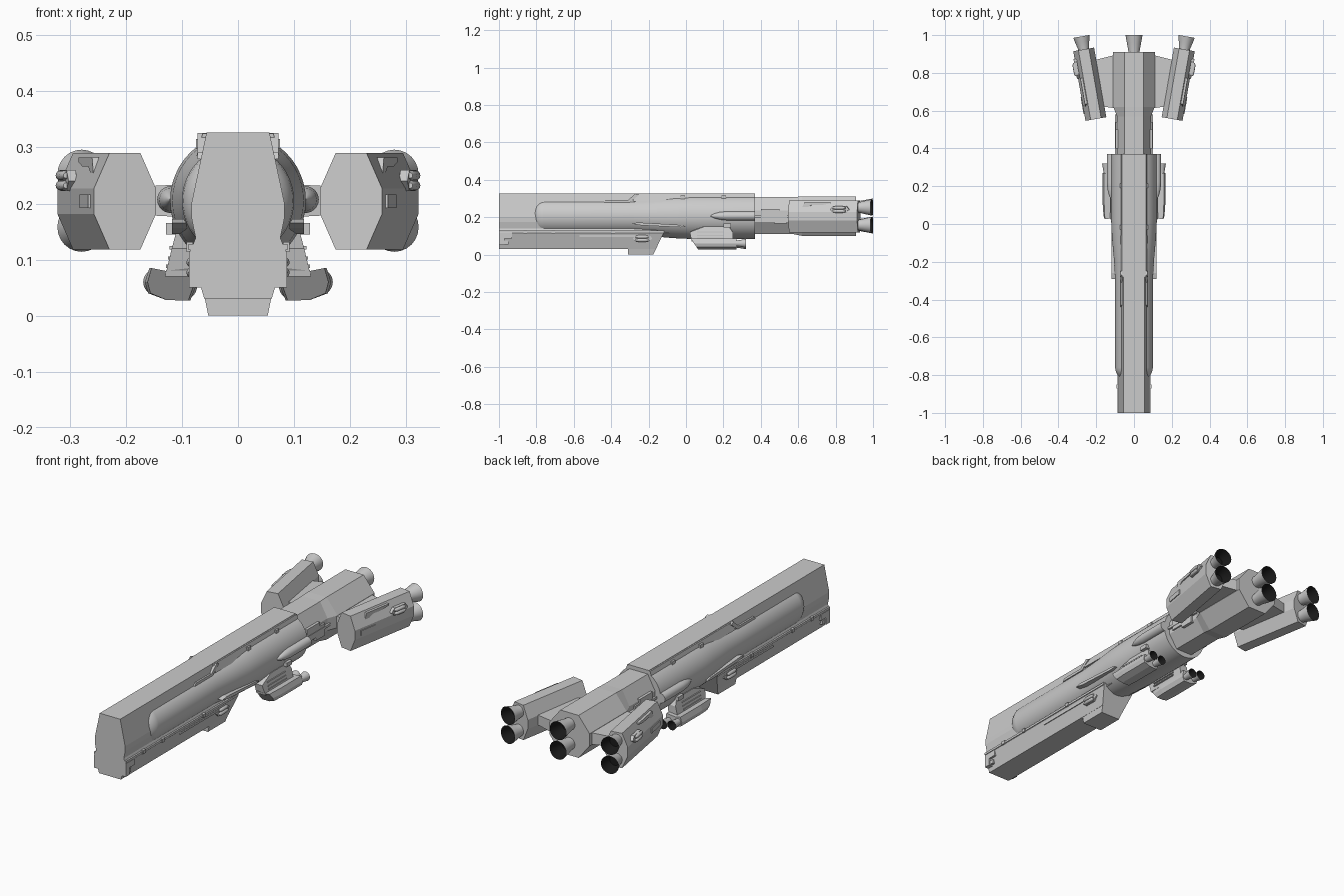
import bpy, bmesh, math
from mathutils import Matrix

if "Cube" in bpy.data.objects:
    bpy.data.objects.remove(bpy.data.objects["Cube"])

black = bpy.data.materials.new("nozzle_black")
black.diffuse_color = (0.01, 0.01, 0.01, 1)
black.use_nodes = True
black.node_tree.nodes["Principled BSDF"].inputs["Base Color"].default_value = black.diffuse_color
I = Matrix.Identity(4)


def loft(name, rings, mirror=False, M=I, caps=True, mat=None, smooth=False):
    """Skin a list of equal-length 3D rings."""
    bm = bmesh.new()
    vs = [[bm.verts.new(M @ Matrix.Translation(p).translation) for p in r] for r in rings]
    n = len(rings[0])
    for a, b in zip(vs, vs[1:]):
        for i in range(n):
            j = (i + 1) % n
            bm.faces.new((a[i], a[j], b[j], b[i]))
    if caps:
        bm.faces.new(vs[0])
        bm.faces.new(vs[-1])
    bmesh.ops.recalc_face_normals(bm, faces=bm.faces)
    me = bpy.data.meshes.new(name)
    bm.to_mesh(me)
    bm.free()
    ob = bpy.data.objects.new(name, me)
    bpy.context.collection.objects.link(ob)
    if smooth:
        for p in me.polygons:
            p.use_smooth = True
        me.set_sharp_from_angle(angle=math.radians(32))
    if mat:
        me.materials.append(mat)
    if mirror:
        ob.modifiers.new("Mirror", 'MIRROR')
    return ob


def prism(name, sec, y0, y1, **k):
    """Extrude an (x, z) section along y."""
    return loft(name, [[(x, y, z) for x, z in sec] for y in (y0, y1)], **k)


def plate(name, outline, x0, x1, **k):
    """Extrude a (y, z) outline along x."""
    return loft(name, [[(x, y, z) for y, z in outline] for x in (x0, x1)], **k)


def box(name, x0, x1, y0, y1, z0, z1, **k):
    return plate(name, [(y0, z0), (y1, z0), (y1, z1), (y0, z1)], x0, x1, **k)


def lathe(name, prof, cx, cz, n=32, **k):
    """Revolve (radius, y) points about a y axis through (cx, cz)."""
    t = [2 * math.pi * i / n for i in range(n)]
    return loft(name, [[(cx + r * math.cos(a), y, cz + r * math.sin(a)) for a in t] for r, y in prof],
                smooth=True, **k)


def sym(half):
    """Complete a right-half section by mirroring it in x."""
    return half + [(-x, z) for x, z in reversed(half)]


def nozzle(name, x, z, y0, y1, r, **k):
    L = y1 - y0
    lathe(name, [(r * .62, y0 - .02), (r * .68, y0 + L * .2), (r * .84, y0 + L * .6), (r, y1)],
          x, z, n=24, caps=False, **k)
    lathe(name + "_inside", [(r * .55, y0 + L * .3), (r * .8, y0 + L * .6), (r * .99, y1)],
          x, z, n=24, caps=False, mat=black, **k)
    lathe(name + "_throat", [(r * .6, y0 + L * .25), (r * .56, y0 + L * .31)], x, z, n=24, mat=black, **k)


def thrusters(name, x, y, z, **k):
    """Small attitude thruster cluster: base plate and two stubby jets."""
    plate(name + "_base", [(y - .05, z), (y - .03, z + .02), (y + .04, z + .02), (y + .055, z),
                           (y + .03, z - .018), (y - .03, z - .018)], x - .012, x + .004, mirror=True, **k)
    for i, dz in enumerate((-.008, .01)):
        lathe(f"{name}_jet_{i}", [(.005, y - .035), (.009, y - .02), (.009, y + .02), (.005, y + .035)],
              x + .006, z + dz, n=12, mirror=True, **k)


# Upper hull spine
prism("upper_hull", sym([(.07, .112), (.083, .175), (.083, .2), (.056, .327)]), -1, .37)

# Round barrel, swelling toward the rear
nose = [(.1 * math.sin(a), -.76 - .08 * math.cos(a)) for a in [math.radians(d) for d in (3, 25, 45, 62, 78, 90)]]
lathe("barrel", nose + [(.1, -.3), (.107, -.18), (.117, -.07), (.121, .02), (.121, .37)], 0, .205, n=48)

# Lower hull with raked stern, and keel block
low = sym([(.06, .03), (.085, .115), (.075, .14)])
loft("lower_hull", [[(x, -1, z) for x, z in low], [(x, -.175 + .48 * z, z) for x, z in low]])
keel = sym([(.053, 0), (.06, .035)])
loft("keel", [[(x, -.31, z) for x, z in keel], [(x, -.175 + .48 * z, z) for x, z in keel]])

# Hull trim: rails, strakes, bow boxes
box("side_rail", .075, .088, -1, -.12, .117, .128, mirror=True)
box("lower_strake", .07, .083, -.57, -.2, .094, .104, mirror=True)
plate("barrel_strake", [(-.29, .165), (-.26, .172), (-.02, .158), (0, .15), (-.03, .146), (-.24, .156)],
      .08, .118, mirror=True)
up = [(.066, .285), (.074, .285), (.063, .325), (.054, .325)]
prism("upper_strake", up, -.28, .37, mirror=True)
plate("strake_step", [(-.44, .279), (-.3, .279), (-.25, .32), (-.27, .326), (-.31, .292), (-.43, .292)],
      .05, .072, mirror=True)
for i, (y, z) in enumerate([(-.03, .315), (.19, .315)]):
    box(f"top_fitting_{i}", .055, .075, y, y + .025, z - .02, z, mirror=True)
for i, y in enumerate((-.87, -.72, -.4)):
    box(f"rail_fitting_{i}", .08, .092, y, y + .02, .114, .131, mirror=True)
plate("bow_cheek", [(-1, .05), (-.97, .05), (-.97, .085), (-.93, .085), (-.93, .115), (-1, .115)],
      .06, .087, mirror=True)
box("bow_sensor", .06, .08, -.985, -.95, .055, .075, mirror=True)
thrusters("hull_thruster", .077, -.235, .085)

# Flank tubes at the rear of the barrel
lathe("flank_tube", [(.002, .13), (.012, .15), (.02, .18), (.024, .22), (.024, .37)], .12, .207,
      n=24, mirror=True)
box("flank_bracket", .09, .128, .2, .24, .145, .165, mirror=True)

# Rear core: neck, engine block, two nozzles
neck = sym([(.045, .11), (.09, .175), (.09, .235), (.05, .308)])
block = sym([(.05, .1), (.11, .175), (.11, .235), (.05, .31)])
loft("engine_core", [[(x, y, z) for x, z in s] for s, y in
                     [(neck, .36), (neck, .57), (block, .62), (block, .91)]])
for z in (.158, .255):
    nozzle("core_nozzle", 0, z, .9, 1, .045)
plate("neck_machinery", [(.4, .18), (.47, .18), (.47, .165), (.54, .165), (.54, .225), (.5, .225),
                         (.5, .245), (.4, .245)], .07, .098, mirror=True)
box("neck_pipe", .085, .1, .37, .58, .198, .21, mirror=True)

# Outrigger wings carrying the nacelles
loft("outrigger", [[(.08, .61, .175), (.08, .9, .175), (.08, .9, .235), (.08, .61, .235)],
                   [(.22, .63, .182), (.22, .865, .182), (.22, .865, .228), (.22, .63, .228)]], mirror=True)

# Side nacelles, toed outward by ten degrees
N = Matrix.Translation((.234, .74, .204)) @ Matrix.Rotation(math.radians(-10), 4, 'Z')
octo = sym([(.028, -.086), (.056, -.023), (.056, .023), (.028, .086)])
prism("nacelle", octo, -.187, .187, mirror=True, M=N)
for z in (-.046, .048):
    nozzle("nacelle_nozzle", 0, z, .18, .257, .044, mirror=True, M=N)
plate("nacelle_flank_panel", [(-.12, .03), (-.06, .062), (.0, .062), (.04, .07), (.04, .078), (-.1, .078)],
      .02, .044, mirror=True, M=N)
box("nacelle_slot_trim", .03, .06, -.15, -.06, -.012, .012, mirror=True, M=N)
thrusters("nacelle_thruster", .058, .09, .036, M=N)

# Ventral pods on splayed pylons
loft("pod_pylon", [[(.06, .1, .16), (.11, .1, .15), (.11, .23, .15), (.06, .23, .16)],
                   [(.075, .02, .12), (.118, .02, .12), (.118, .25, .12), (.075, .25, .12)],
                   [(.08, .03, .07), (.13, .03, .07), (.13, .25, .07), (.08, .25, .07)]], mirror=True)
pod = [(.085, .027), (.128, .028), (.16, .04), (.166, .06), (.158, .085), (.13, .08), (.082, .085), (.076, .05)]
loft("ventral_pod", [[(.12 + (x - .12) * .9, .025 + (.085 - z) * .7, z) for x, z in pod],
                     [(x, .11, z) for x, z in pod], [(x, .27, z) for x, z in pod]], mirror=True)
for x, z in ((.146, .06), (.096, .052)):
    nozzle("pod_nozzle", x, z, .265, .32, .023, mirror=True)
for i, z in enumerate((.085, .1, .118)):
    box(f"pylon_rib_{i}", .07, .128 - i * .003, .06, .2, z, z + .006, mirror=True)
